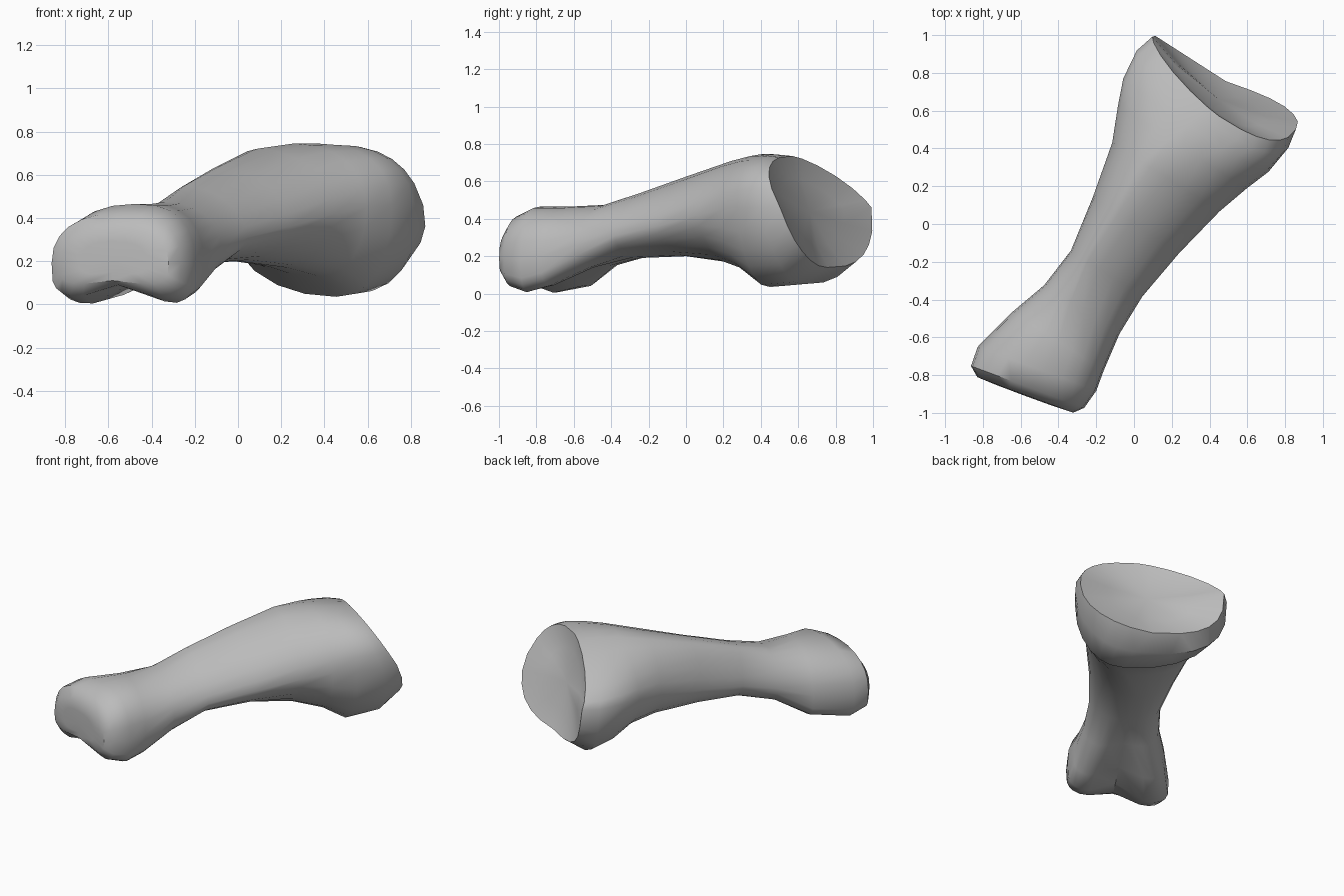
import bpy
import bmesh
import math
from mathutils import Vector

cube = bpy.data.objects.get("Cube")
if cube:
    bpy.data.objects.remove(cube, do_unlink=True)

SIDES = 24
ALONG = Vector((0.54, 0.84, 0))     # long axis of the bone
ACROSS = Vector((0.84, -0.54, 0))   # sideways, towards +x

# Stations along the bone:
# along, left, right, bottom, top, crest offset, keel offset, widest height,
# left roundness, right roundness, notch underneath
STATIONS = [
    (-1.075, -.26, .27, .09, .35, 0, 0, .19, 2.4, 2.6, .02),
    (-1.03, -.32, .305, .03, .42, 0, 0, .19, 2.3, 2.6, .06),
    (-.92, -.345, .31, -.005, .465, .02, 0, .18, 2.2, 2.6, .1),
    (-.74, -.29, .285, .03, .465, 0, 0, .2, 2.1, 2.3, .08),
    (-.53, -.225, .25, .12, .475, -.06, 0, .26, 2, 2, .04),
    (-.3, -.205, .245, .19, .55, -.1, 0, .31, 1.9, 1.7, 0),
    (0, -.26, .285, .2, .64, -.1, 0, .36, 1.9, 1.7, 0),
    (.3, -.33, .345, .17, .72, -.09, .08, .42, 1.8, 1.9, 0),
    (.48, -.41, .4, .13, .745, 0, .14, .45, 1.7, 2.1, 0),
    (.62, -.465, .45, .035, .745, .05, .14, .46, 1.6, 2.4, 0),
    (.79, -.485, .47, .05, .74, .07, .1, .46, 1.5, 2.7, 0),
    (.9, -.455, .45, .14, .735, .07, 0, .46, 1.4, 2.7, 0),
]


def place(t, s, z):
    """Turn along / across / height into a point."""
    return ALONG * t + ACROSS * s + Vector((0, 0, z))


def lower_power(t, c):
    """Boxy under the near joint, a ridge on one side of the shaft."""
    if t < -0.6:
        return 4.2
    if c > 0:
        return 2.8 if t < -0.4 else 1.8 if t < 0.4 else 2.3
    return 2.9 if t > 0.7 else 2.1


def section(station):
    """Rounded cross-section made of four differently curved quarters."""
    t, left, right, bottom, top, crest, keel, wide, p_left, p_right, notch = station
    lean = max(0, t - 0.57) * 2.4
    points = []
    for i in range(SIDES):
        angle = math.tau * i / SIDES
        c, h = math.cos(angle), math.sin(angle)
        if h > 0:
            power = p_right if c > 0 else p_left
        else:
            power = lower_power(t, c)
        reach = abs(c) ** (2 / power)
        rise = abs(h) ** (2 / power)
        middle = crest * h if h > 0 else keel * -h
        s = middle + reach * ((right if c > 0 else left) - middle)
        z = wide + rise * ((top if h > 0 else bottom) - wide)
        if h < 0:
            z += notch * max(0, 1 - 1.6 * abs(s / right))
        # the far joint leans back at its top and swells low on one side
        shift = lean * (0.3 * max(0, s) * max(0, -h) - 0.75 * max(0, z - 0.44))
        # the near joint is cut obliquely
        if t < -0.8:
            shift += 0.22 * s
        points.append(place(t + shift, s, z))
    return points


def bridge(bm, first, second):
    for i in range(SIDES):
        j = (i + 1) % SIDES
        bm.faces.new((first[i], first[j], second[j], second[i]))


def close_end(bm, ring, size, depth):
    """Close a ring with an inner ring and a fan, pushed along the bone."""
    centre = sum((v.co for v in ring), Vector()) / SIDES
    inner = [bm.verts.new(centre.lerp(v.co, size) + ALONG * depth) for v in ring]
    bridge(bm, ring, inner)
    hub = bm.verts.new(centre + ALONG * depth * 1.3)
    for i in range(SIDES):
        bm.faces.new((inner[i], inner[(i + 1) % SIDES], hub))


# Bone: shaft, rounded near joint and hollow far joint in one skin
bm = bmesh.new()
rings = [[bm.verts.new(p) for p in section(st)] for st in STATIONS]
for first, second in zip(rings, rings[1:]):
    bridge(bm, first, second)
close_end(bm, rings[0], 0.6, -0.004)
close_end(bm, rings[-1], 0.6, -0.04)
bmesh.ops.recalc_face_normals(bm, faces=bm.faces)
mesh = bpy.data.meshes.new("bone")
bm.to_mesh(mesh)
bm.free()

bone = bpy.data.objects.new("bone", mesh)
bpy.context.collection.objects.link(bone)

# Plain grey bone colour
grey = bpy.data.materials.new("plain grey")
grey.use_nodes = True
colour = (0.5, 0.5, 0.5, 1)
grey.diffuse_color = colour
grey.node_tree.nodes["Principled BSDF"].inputs["Base Color"].default_value = colour
mesh.materials.append(grey)

bpy.ops.object.select_all(action="DESELECT")
bone.select_set(True)
bpy.context.view_layer.objects.active = bone
bpy.ops.object.shade_smooth_by_angle(angle=math.radians(40))
